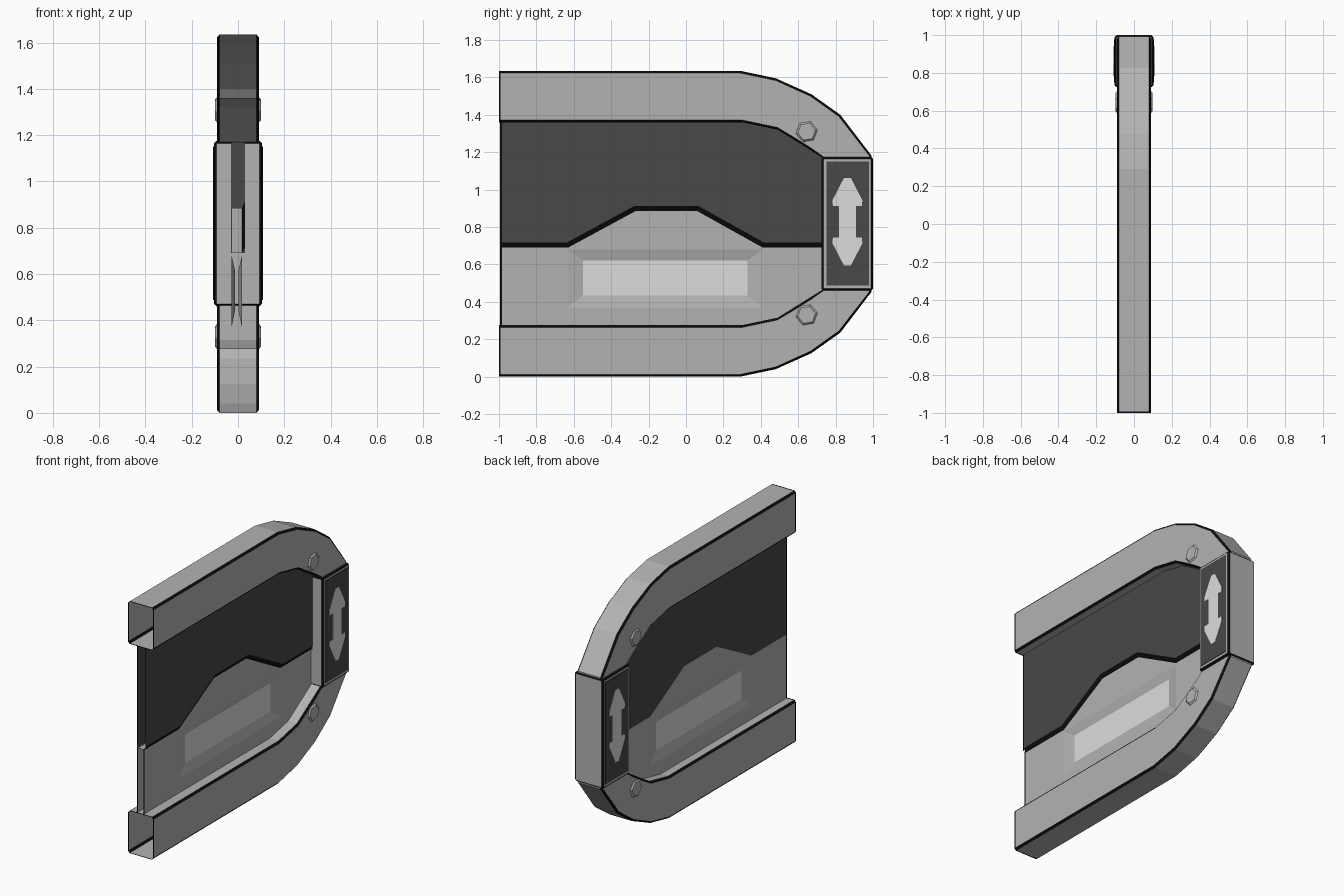
import bpy, bmesh, math
from mathutils import Vector

if "Cube" in bpy.data.objects:
    bpy.data.objects.remove(bpy.data.objects["Cube"])


def material(name, v):
    m = bpy.data.materials.new(name)
    m.diffuse_color = (v, v, v, 1)
    m.use_nodes = True
    m.node_tree.nodes["Principled BSDF"].inputs["Base Color"].default_value = m.diffuse_color
    return m


GREY = material("mid grey", 0.45)
BLACK = material("black edge", 0.004)
DARK = material("dark grey", 0.065)
LIGHT = material("light grey", 0.72)
H = 1.635  # total height, the frame mirrors about H / 2


def make(name, polys, mats, recalc=False):
    """polys: list of (points, material index)"""
    bm = bmesh.new()
    for pts, mi in polys:
        f = bm.faces.new([bm.verts.new(p) for p in pts])
        f.material_index = mi
    bmesh.ops.remove_doubles(bm, verts=bm.verts, dist=0.0002)
    if recalc:
        bmesh.ops.recalc_face_normals(bm, faces=bm.faces)
    me = bpy.data.meshes.new(name)
    bm.to_mesh(me)
    bm.free()
    ob = bpy.data.objects.new(name, me)
    bpy.context.collection.objects.link(ob)
    for m in mats:
        me.materials.append(m)
    return ob


def sheet(s, pts):
    """pts (x, y, z) counter-clockwise seen from +x; s = side"""
    out = [(s * x, y, z) for x, y, z in pts]
    return out if s > 0 else out[::-1]


def flat(s, x, yz):
    return sheet(s, [(x, y, z) for y, z in yz])


def prism(name, s, x0, x1, base, top, mats, side_mat, top_mat):
    """raised plate on one side, from base outline to top outline"""
    n = len(base)
    polys = [(flat(s, x1, top), top_mat)]
    for i in range(n):
        j = (i + 1) % n
        polys.append((sheet(s, [(x0, *base[i]), (x0, *base[j]), (x1, *top[j]), (x1, *top[i])]), side_mat))
    return make(name, polys, mats)


# C-shaped hollow frame with black chamfers and open ends
outer = [(-1, H), (-.992, H), (.29, H), (.48, 1.595), (.67, 1.51), (.825, 1.40), (.993, 1.18)]
inner = [(-1, 1.36), (-.992, 1.36), (.30, 1.36), (.49, 1.32), (.59, 1.258), (.66, 1.214), (.73, 1.17)]
outer += [(y, H - z) for y, z in reversed(outer)]
inner += [(y, H - z) for y, z in reversed(inner)]
rings = []
for o, n in zip(outer, inner):
    o, n = Vector(o), Vector(n)
    d = (n - o).normalized() * .012
    half = [(.08, o), (.09, o + d), (.09, n - d), (.08, n)]
    ring = [(-.08, o)] + half + [(-x, p) for x, p in reversed(half[1:])]
    rings.append([(x, p.x, p.y) for x, p in ring])
polys = []
for i in range(len(rings) - 1):
    for j in range(8):
        k = (j + 1) % 8
        rim = i in (0, len(rings) - 2)
        polys.append(([rings[i][j], rings[i + 1][j], rings[i + 1][k], rings[i][k]], 1 if rim or j % 2 else 0))
make("frame", polys, [GREY, BLACK], True)

# lower panel: two sheets with a sunken window each, closed along the stepped top
Y0, Y1 = -.985, .735
step = [(Y0, .69), (-.63, .69), (-.27, .885), (.06, .885), (.41, .69), (Y1, .69)]
hi = [(Y0, .717), (-.637, .717), (-.277, .912), (.067, .912), (.417, .717), (Y1, .717)]
XR, XL = .017, .028
ro = [(-.635, .37), (.41, .37), (.41, .68), (-.635, .68)]
ri = [(-.55, .435), (.33, .435), (.33, .62), (-.55, .62)]
polys = []
for s, x in ((1, XR), (-1, XL)):
    for yz in (
        [(Y0, .275), (-.635, .275), ro[0], ro[3], (-.635, .69), (Y0, .69)],
        [(-.635, .275), (.3, .275), (.41, .298), ro[1], ro[0]],
        [(.41, .298), (.49, .315), (Y1, .468), (Y1, .69), (.41, .69), ro[2], ro[1]],
        [ro[3], ro[2], (.41, .69), (.06, .885), (-.27, .885), (-.63, .69), (-.635, .69)],
    ):
        polys.append((flat(s, x, yz), 0))
    xi = x - .014
    polys.append((flat(s, xi, ri), 1))
    for i in range(4):
        j = (i + 1) % 4
        polys.append((sheet(s, [(x, *ro[i]), (x, *ro[j]), (xi, *ri[j]), (xi, *ri[i])]), 0))
for a, b in zip(step, step[1:]):
    polys.append(([(XR, *a), (XR, *b), (-XL, *b), (-XL, *a)], 0))
make("lower_panel", polys, [GREY, LIGHT])

# upper dark panel: two sheets, far end closed
top_edge = [(Y1, 1.167), (.49, 1.32), (.30, 1.36), (Y0, 1.36)]
make("upper_panel", [
    (flat(1, .03, hi + top_edge), 0),
    (flat(-1, .03, step + top_edge), 0),
    ([(-.03, .72, .69), (.03, .72, .69), (.03, .72, 1.17), (-.03, .72, 1.17)], 0),
], [DARK])

# black sloping seal between the panels on the right side
make("seal_strip", [([(XR, *step[i]), (XR, *step[i + 1]), (.03, *hi[i + 1]), (.03, *hi[i])], 0)
                    for i in range(5)], [BLACK])

# black trim at the open edge of the panel
for s, x in ((1, XR), (-1, XL)):
    make("panel_edge", [(flat(s, x, [(-.995, .275), (Y0, .275), (Y0, .7), (-.995, .7)]), 0),
                        (flat(s, .03, [(-.995, .7), (Y0, .7), (Y0, 1.36), (-.995, 1.36)]), 0)], [BLACK])

# end block with black chamfered edges
bm = bmesh.new()
bmesh.ops.create_cube(bm, size=1)
for v in bm.verts:
    v.co = (v.co.x * .208, .862 + v.co.y * .276, H / 2 + v.co.z * .715)
me = bpy.data.meshes.new("end_block")
bm.to_mesh(me)
bm.free()
block = bpy.data.objects.new("end_block", me)
bpy.context.collection.objects.link(block)
me.materials.append(GREY)
me.materials.append(BLACK)
bev = block.modifiers.new("chamfer", "BEVEL")
bev.width = .011
bev.segments = 1
bev.material = 1

# dark plate, double arrow and hex bolts on both sides
plate = [(.75, .487), (.978, .487), (.978, 1.15), (.75, 1.15)]
quarter = [(.045, .085), (.078, .085), (.08, .115), (.018, .235)]
right = [(y, -z) for y, z in reversed(quarter)] + quarter
arrow = [(.863 + y, .828 + z) for y, z in right + [(-y, z) for y, z in reversed(right)]]


def hexagon(cy, cz, r):
    return [(cy + r * math.cos(math.radians(60 * i + 10)), cz + r * math.sin(math.radians(60 * i + 10)))
            for i in range(6)]


for s in (1, -1):
    prism("end_plate", s, .102, .107, plate, plate, [DARK, BLACK], 1, 0)
    prism("arrow", s, .106, .109, arrow, arrow, [LIGHT], 0, 0)
    for cz in (1.31, H - 1.305):
        prism("bolt", s, .088, .099, hexagon(.645, cz, .061), hexagon(.645, cz, .048), [GREY], 0, 0)
